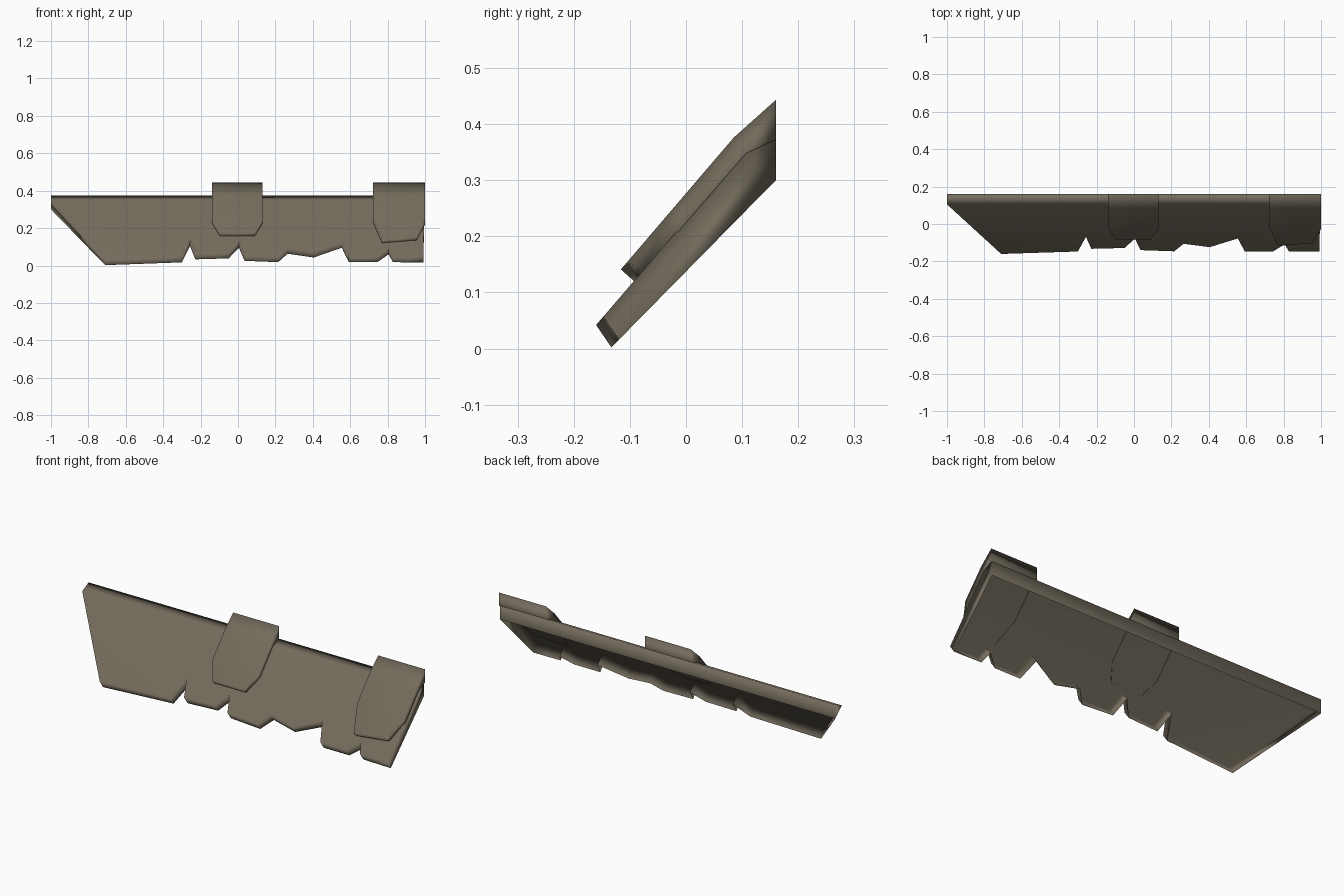
import bpy, bmesh, math
from mathutils import Vector

if "Cube" in bpy.data.objects:
    bpy.data.objects.remove(bpy.data.objects["Cube"])

wood = bpy.data.materials.new("weathered brown")
wood.diffuse_color = (0.172, 0.148, 0.107, 1)
wood.use_nodes = True
wood.node_tree.nodes["Principled BSDF"].inputs["Base Color"].default_value = wood.diffuse_color


def slanted_shell(name, lower, x0, x1, base_lo, base_hi, top_lo, top_hi, back_lo, back_hi):
    """Open-backed board leaning on the back plane.
    lower = (x, z) of its cut lower rim; base_* and top_* are the (y, z) ends
    of the rim line and skin line; back_* are the (y, z) ends of the back face."""
    bl, bh, tl, th = (Vector(p) for p in (base_lo, base_hi, top_lo, top_hi))

    def at(a, b, x, z):
        p = a.lerp(b, (z - bl.y) / (bh.y - bl.y))
        return (x, p.x, p.y)

    outline = [(x0, bh.y)] + lower + [(x1, bh.y)]
    bm = bmesh.new()
    base = [bm.verts.new(at(bl, bh, x, z)) for x, z in outline]
    top = [bm.verts.new(at(tl, th, x, z)) for x, z in outline]
    back = [bm.verts.new((x, *back_hi)) for x in (x0, x1)]
    # foot of the back face, shared with the rim when they coincide
    foot = [base[0], base[-1]]
    if back_lo != base_hi:
        foot = [bm.verts.new((x, *back_lo)) for x in (x0, x1)]
    skin = bm.faces.new(top)
    for i in range(len(outline) - 1):
        bm.faces.new((base[i], base[i + 1], top[i + 1], top[i]))
    bm.faces.new((top[0], top[-1], back[1], back[0]))
    bm.faces.new((foot[0], foot[1], back[1], back[0]))
    for i, j in ((0, 0), (-1, 1)):
        ring = [base[i], top[i], back[j]]
        bm.faces.new(ring if foot[j] is base[i] else ring + [foot[j]])
    bmesh.ops.recalc_face_normals(bm, faces=bm.faces)
    skin.normal_update()
    if skin.normal.z < 0:
        bmesh.ops.reverse_faces(bm, faces=bm.faces)
    me = bpy.data.meshes.new(name)
    bm.to_mesh(me)
    bm.free()
    me.materials.append(wood)
    ob = bpy.data.objects.new(name, me)
    bpy.context.collection.objects.link(ob)
    bpy.ops.object.select_all(action='DESELECT')
    ob.select_set(True)
    bpy.context.view_layer.objects.active = ob
    # soft rim shading with a flat-looking middle
    bpy.ops.object.shade_smooth_by_angle(angle=math.radians(105))
    wn = ob.modifiers.new("flat middle", 'WEIGHTED_NORMAL')
    wn.keep_sharp = True


# sloping panel with a broken lower edge
broken_edge = [(-0.71, 0.002), (-0.30, 0.017), (-0.257, 0.105), (-0.228, 0.033),
               (-0.05, 0.038), (0.005, 0.095), (0.035, 0.025), (0.215, 0.018),
               (0.265, 0.063), (0.405, 0.043), (0.555, 0.095), (0.592, 0.018),
               (0.745, 0.018), (0.805, 0.06), (0.828, 0.018), (0.992, 0.016)]
slanted_shell("sloping_panel", broken_edge, -1, 0.995,
              (-0.135, 0.0), (0.16, 0.30), (-0.162, 0.04), (0.105, 0.35),
              (0.16, 0.30), (0.16, 0.375))

# raised straps lapped over the panel
straps = {
    "middle_strap": (-0.14, 0.132, [(-0.14, 0.225), (-0.097, 0.157), (0.09, 0.157), (0.132, 0.225)]),
    "end_strap": (0.722, 1.0, [(0.722, 0.23), (0.77, 0.119), (0.955, 0.134), (1.0, 0.22)]),
}
for name, (x0, x1, lower) in straps.items():
    slanted_shell(name, lower, x0, x1,
                  (-0.092, 0.118), (0.107, 0.348), (-0.117, 0.14), (0.085, 0.376),
                  (0.16, 0.372), (0.16, 0.443))
